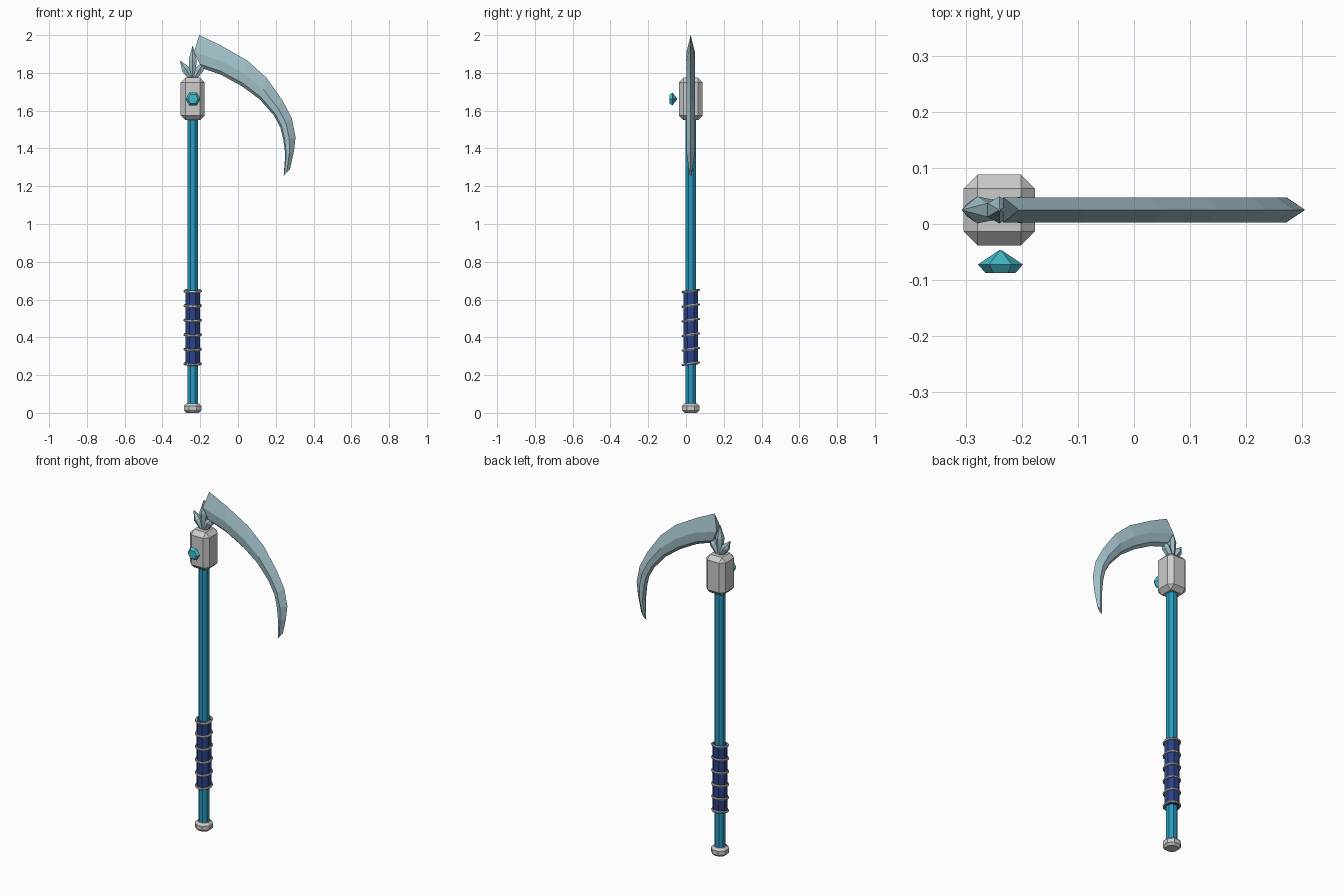
import bpy, bmesh, math
from mathutils import Vector, Matrix

if "Cube" in bpy.data.objects:
    bpy.data.objects.remove(bpy.data.objects["Cube"], do_unlink=True)

AX, AY = -0.24, 0.025   # axis of the shaft


def material(name, rgb):
    m = bpy.data.materials.new(name)
    m.use_nodes = True
    m.diffuse_color = (*rgb, 1)
    m.node_tree.nodes["Principled BSDF"].inputs["Base Color"].default_value = (*rgb, 1)
    return m


teal = material("teal shaft", (0.02, 0.33, 0.54))
navy = material("navy wrap", (0.025, 0.055, 0.25))
cord = material("pale cord", (0.56, 0.53, 0.47))
silver = material("silver", (0.6, 0.6, 0.6))
steel = material("blue steel", (0.37, 0.54, 0.6))
aqua = material("aqua gem", (0.06, 0.5, 0.6))


def finish(name, bm, mat):
    bmesh.ops.recalc_face_normals(bm, faces=bm.faces)
    me = bpy.data.meshes.new(name)
    bm.to_mesh(me)
    bm.free()
    me.materials.append(mat)
    ob = bpy.data.objects.new(name, me)
    bpy.context.collection.objects.link(ob)
    return ob


def loft(bm, rings):
    """Skin closed rings of equal length and cap both ends."""
    rows = [[bm.verts.new(p) for p in r] for r in rings]
    n = len(rows[0])
    for a, b in zip(rows, rows[1:]):
        for i in range(n):
            j = (i + 1) % n
            bm.faces.new((a[i], a[j], b[j], b[i]))
    bm.faces.new(rows[0])
    bm.faces.new(rows[-1])


def turned(name, profile, sides, mat, matrix, turn=0.5):
    """Lathe (radius, height) pairs around local z."""
    bm = bmesh.new()
    loft(bm, [[Vector((r * math.cos((i + turn) * math.tau / sides),
                       r * math.sin((i + turn) * math.tau / sides), h))
               for i in range(sides)] for r, h in profile])
    bmesh.ops.transform(bm, matrix=matrix, verts=bm.verts)
    return finish(name, bm, mat)


axis = Matrix.Translation((AX, AY, 0))

# Handle
turned("shaft", [(0.031, 0.03), (0.031, 1.57)], 8, teal, axis)
turned("grip_wrap", [(0.042, 0.255), (0.042, 0.648)], 8, navy, axis)
turned("pommel", [(0.036, 0), (0.05, 0.013), (0.05, 0.037), (0.036, 0.05)], 8, silver, axis)

# Slightly tilted cord rings around the grip
for k in range(6):
    bpy.ops.mesh.primitive_torus_add(
        location=(AX, AY, 0.26 + k * 0.077), rotation=(math.radians(8), 0, 0),
        major_radius=0.043, minor_radius=0.0065, major_segments=12, minor_segments=6)
    ring = bpy.context.object
    ring.name = f"grip_ring_{k + 1}"
    ring.data.materials.append(cord)

# Chamfered head block
bm = bmesh.new()
bmesh.ops.create_cube(bm, size=1, matrix=Matrix.Translation((AX, AY, 1.662))
                      @ Matrix.Diagonal((0.127, 0.126, 0.225, 1)))
bmesh.ops.bevel(bm, geom=bm.edges[:], offset=0.025, segments=1, affect='EDGES')
finish("head_block", bm, silver)

# Faceted gem in front of the block, flat side outward
turned("gem", [(0.001, -0.041), (0.04, -0.015), (0.027, 0)], 6, aqua,
       Matrix.Translation((AX + 0.002, -0.087, 1.662)) @ Matrix.Rotation(math.pi / 2, 4, 'X'), 0)

# Crystal prongs
for name, lean, length in (("left", 33, 0.12), ("middle", 0, 0.18), ("right", -33, 0.12)):
    turned(f"{name}_prong", [(0.016, 0), (0.024, length * 0.6), (0.002, length)], 6, steel,
           Matrix.Translation((AX, AY, 1.762))
           @ Matrix.Rotation(math.radians(-lean), 4, 'Y'))

# Curved blade: outer and inner edge points (x, z)
outer = [(-.205, 2), (-.09, 1.945), (.05, 1.865), (.15, 1.775), (.235, 1.655),
         (.285, 1.56), (.305, 1.46), (.296, 1.385), (.275, 1.29)]
inner = [(-.19, 1.825), (-.09, 1.79), (.02, 1.73), (.115, 1.66), (.19, 1.575),
         (.225, 1.51), (.24, 1.445), (.25, 1.37), (.242, 1.255)]
rings = []
for k, (o, i) in enumerate(zip(outer, inner)):
    o, i = Vector((o[0], 0, o[1])), Vector((i[0], 0, i[1]))
    half = 0.007 if k == len(outer) - 1 else 0.0225
    bulge = Vector((-0.036 if k == 0 else 0, AY, 0))
    ridge = o.lerp(i, 0.52) + bulge
    bevel = o.lerp(i, 0.88) + Vector((bulge.x * 0.3, AY, 0))
    side = Vector((0, half, 0))
    mid = Vector((0, AY, 0))
    rings.append([o + mid, ridge + side, bevel + side * 0.75, i + mid,
                  bevel - side * 0.75, ridge - side])
bm = bmesh.new()
loft(bm, rings)
finish("blade", bm, steel)
